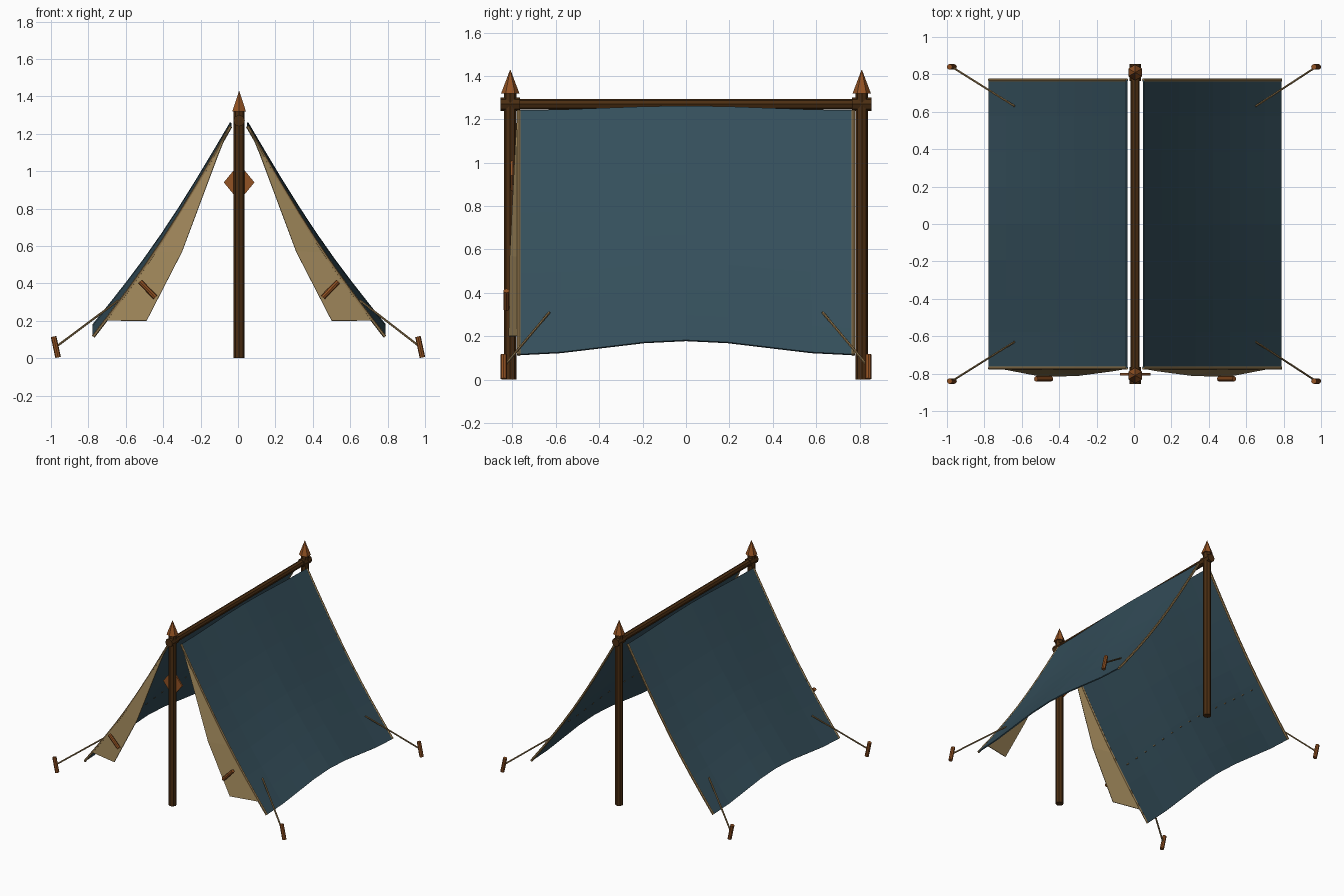
import bpy, bmesh, math
from mathutils import Vector

cube = bpy.data.objects.get("Cube")
if cube:
    bpy.data.objects.remove(cube, do_unlink=True)

CX = 0.006          # centre line of the tent
POLE_Y = 0.81       # pole distance from centre
EDGE_Y = 0.77       # half length of the canvas


def material(name, r, g, b):
    m = bpy.data.materials.new(name)
    m.use_nodes = True
    m.diffuse_color = (r, g, b, 1)
    m.node_tree.nodes["Principled BSDF"].inputs["Base Color"].default_value = (r, g, b, 1)
    return m


DARK = material("dark wood", 0.07, 0.027, 0.006)
LIGHT = material("light wood", 0.29, 0.085, 0.017)
CANVAS = material("blue canvas", 0.035, 0.078, 0.105)
LINING = material("tan cloth", 0.34, 0.235, 0.1)
ROPE = material("rope", 0.29, 0.185, 0.075)


def add_object(name, bm, mat):
    bmesh.ops.recalc_face_normals(bm, faces=bm.faces)
    mesh = bpy.data.meshes.new(name)
    bm.to_mesh(mesh)
    bm.free()
    mesh.materials.append(mat)
    obj = bpy.data.objects.new(name, mesh)
    bpy.context.collection.objects.link(obj)
    return obj


def add_rod(bm, a, b, r1, r2=None, sides=8):
    """Tapered rod between two points."""
    a, b = Vector(a), Vector(b)
    axis = b - a
    made = bmesh.ops.create_cone(bm, cap_ends=True, segments=sides, radius1=r1,
                                 radius2=r1 if r2 is None else r2, depth=axis.length)
    turn = axis.to_track_quat('Z', 'Y')
    for v in made["verts"]:
        v.co = turn @ v.co + (a + b) / 2


def rod(name, a, b, r1, mat, r2=None, sides=8):
    bm = bmesh.new()
    add_rod(bm, a, b, r1, r2, sides)
    return add_object(name, bm, mat)


def thicken(obj, amount):
    mod = obj.modifiers.new("thickness", 'SOLIDIFY')
    mod.thickness = amount
    mod.offset = 0


def canvas_point(side, t, y):
    """Sagging canvas: t runs from the ridge (0) to the hem (1)."""
    lift = math.cos(math.pi / 2 * y / EDGE_Y) ** 2
    x = 0.045 + 0.735 * t
    z = 1.24 - 1.125 * t - 0.055 * math.sin(math.pi * t) + (0.02 + 0.045 * t) * lift
    return Vector((CX + side * x, y, z))


# Poles, finials and ridge
for end, label in ((-1, "front"), (1, "back")):
    y = end * POLE_Y
    rod(label + "_pole", (CX, y, 0), (CX, y, 1.33), 0.029, DARK)
    rod(label + "_finial", (CX, y, 1.32), (CX, y, 1.428), 0.042, LIGHT, 0.001, 6)
    rod(label + "_ridge_collar", (CX, y - 0.045, 1.27), (CX, y + 0.045, 1.27), 0.031, DARK)
rod("ridge_pole", (CX, -POLE_Y, 1.27), (CX, POLE_Y, 1.27), 0.024, DARK)

# Diamond plate on the front pole
bm = bmesh.new()
bm.faces.new([bm.verts.new((CX + x, -0.803, 0.94 + z))
              for x, z in ((-0.082, 0), (0, -0.1), (0.082, 0), (0, 0.1))])
thicken(add_object("diamond_plate", bm, LIGHT), 0.012)

STEPS = 8
for side, label in ((-1, "right"), (1, "left")):
    # Canvas sheet
    bm = bmesh.new()
    grid = [[bm.verts.new(canvas_point(side, i / STEPS, EDGE_Y * (2 * j / STEPS - 1)))
             for j in range(STEPS + 1)] for i in range(STEPS + 1)]
    for i in range(STEPS):
        for j in range(STEPS):
            bm.faces.new((grid[i][j], grid[i + 1][j], grid[i + 1][j + 1], grid[i][j + 1]))
    thicken(add_object(label + "_canvas", bm, CANVAS), 0.008)

    # Rope trim along both end edges
    for end, where in ((-1, "front"), (1, "back")):
        bm = bmesh.new()
        pts = [canvas_point(side, i / STEPS, end * EDGE_Y) for i in range(STEPS + 1)]
        for a, b in zip(pts, pts[1:]):
            add_rod(bm, a, b, 0.009, sides=6)
        add_object(f"{label}_{where}_trim", bm, ROPE)

        # Guy rope and peg
        peg = Vector((side * 0.974, end * 0.84, 0.06))
        lean = Vector((-0.012, 0, 0.056))
        rod(f"{label}_{where}_peg", peg - lean, peg + lean, 0.015, LIGHT)
        rod(f"{label}_{where}_guy_rope", peg, (CX + side * 0.645, end * 0.63, 0.31),
            0.006, ROPE, sides=6)

    # Row of small stitches on the inner face
    bm = bmesh.new()
    for k in range(15):
        p = canvas_point(side, 0.65, -0.68 + 1.36 * k / 14)
        p += Vector((-side * 0.84, 0, -0.54)) * 0.004
        add_rod(bm, p - Vector((0, 0.009, 0)), p + Vector((0, 0.009, 0)), 0.004, sides=5)
    add_object(label + "_stitches", bm, ROPE)

    # Folded-back door flap: outer edge on the canvas, inner edge bulging forward
    inner = ((0.055, 1.23, -0.775), (0.115, 1.08, -0.785),
             (0.305, 0.57, -0.81), (0.495, 0.2, -0.815))
    bm = bmesh.new()
    rows = []
    for (x, z, y), t in zip(inner, (0, 0.13, 0.55, 0.91)):
        outer = canvas_point(side, t, -EDGE_Y)
        rows.append((bm.verts.new(outer + Vector((0, -0.003, 0))),
                     bm.verts.new((CX + side * x, y, z))))
    for (a, b), (c, d) in zip(rows, rows[1:]):
        bm.faces.new((a, b, d, c))
    thicken(add_object(label + "_door_flap", bm, LINING), 0.005)

    # Toggle that holds the flap open
    rod(label + "_flap_toggle", (CX + side * 0.448, -0.828, 0.325),
        (CX + side * 0.53, -0.828, 0.41), 0.014, LIGHT)
